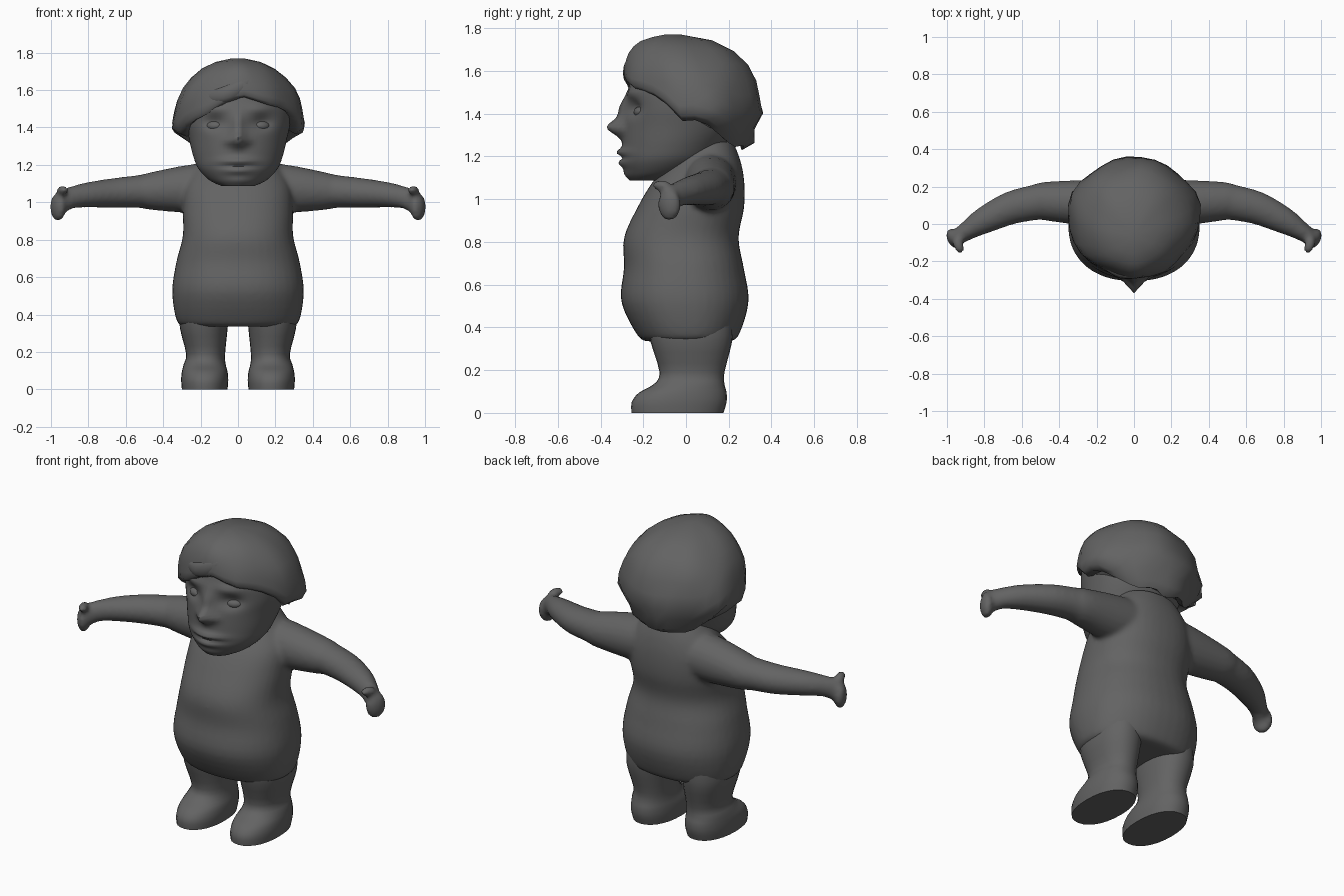
import bpy, bmesh, math
from mathutils import Vector, Matrix

if "Cube" in bpy.data.objects:
    bpy.data.objects.remove(bpy.data.objects["Cube"])

clay = bpy.data.materials.new("dark_grey")
clay.diffuse_color = (0.125, 0.125, 0.125, 1)
clay.use_nodes = True
clay.node_tree.nodes["Principled BSDF"].inputs["Base Color"].default_value = clay.diffuse_color


def spline(keys, steps):
    """Catmull-Rom interpolation through tuples of numbers."""
    out = []
    n = len(keys)
    for i in range(n - 1):
        p = [Vector(keys[min(max(j, 0), n - 1)]) for j in range(i - 1, i + 3)]
        for k in range(steps):
            t = k / steps
            out.append(0.5 * (2 * p[1] + (p[2] - p[0]) * t
                              + (2 * p[0] - 5 * p[1] + 4 * p[2] - p[3]) * t * t
                              + (3 * p[1] - p[0] - 3 * p[2] + p[3]) * t ** 3))
    out.append(Vector(keys[-1]))
    return out


def skin(bm, rings):
    """Bridge closed point rings and cap both ends."""
    rows = [[bm.verts.new(p) for p in r] for r in rings]
    n = len(rows[0])
    for a, b in zip(rows, rows[1:]):
        for i in range(n):
            bm.faces.new((a[i], a[(i + 1) % n], b[(i + 1) % n], b[i]))
    bm.faces.new(rows[0][::-1])
    bm.faces.new(rows[-1])


def stack(bm, keys, segs, steps, power=2.0):
    """Horizontal rings: keys are (z, cx, cy, rx, ry)."""
    rings = []
    for z, cx, cy, rx, ry in spline(keys, steps):
        ring = []
        for i in range(segs):
            a = 2 * math.pi * i / segs
            c, s = math.cos(a), math.sin(a)
            e = 2 / power
            ring.append((cx + rx * math.copysign(abs(c) ** e, c),
                         cy + ry * math.copysign(abs(s) ** e, s), z))
        rings.append(ring)
    skin(bm, rings)


def ball(bm, loc, size, tilt=0.0):
    m = Matrix.Translation(loc) @ Matrix.Rotation(tilt, 4, 'Z') @ Matrix.Diagonal((*size, 1))
    bmesh.ops.create_uvsphere(bm, u_segments=20, v_segments=12, radius=1, matrix=m)


def finish(name, bm, angle=50, fuse=0.0):
    bmesh.ops.recalc_face_normals(bm, faces=bm.faces)
    me = bpy.data.meshes.new(name)
    bm.to_mesh(me)
    bm.free()
    me.materials.append(clay)
    ob = bpy.data.objects.new(name, me)
    bpy.context.collection.objects.link(ob)
    bpy.ops.object.select_all(action='DESELECT')
    ob.select_set(True)
    bpy.context.view_layer.objects.active = ob
    bpy.ops.object.shade_smooth_by_angle(angle=math.radians(angle))
    if fuse:
        r = ob.modifiers.new("fuse", 'REMESH')
        r.mode, r.voxel_size, r.use_smooth_shade = 'VOXEL', fuse, True
        s = ob.modifiers.new("soften", 'SMOOTH')
        s.factor, s.iterations = 0.5, 5
    return ob


# Torso, arms and hands fused into one skin
bm = bmesh.new()
stack(bm, [(0.335, 0, 0.01, 0.27, 0.19), (0.36, 0, 0.01, 0.325, 0.235),
           (0.52, 0, -0.005, 0.352, 0.298), (0.68, 0, -0.01, 0.33, 0.28),
           (0.82, 0, -0.022, 0.295, 0.268), (0.96, 0, 0.022, 0.295, 0.25),
           (1.08, 0, 0.058, 0.285, 0.215), (1.18, 0, 0.09, 0.23, 0.165),
           (1.27, 0, 0.09, 0.16, 0.13)], 40, 4, 2.25)
# arm keys: x, y, z, horizontal radius, vertical radius
arm = spline([(0.12, 0.11, 1.08, 0.13, 0.14), (0.30, 0.115, 1.07, 0.12, 0.125),
              (0.47, 0.122, 1.06, 0.104, 0.10), (0.53, 0.115, 1.058, 0.095, 0.088),
              (0.66, 0.085, 1.05, 0.088, 0.08), (0.80, 0.02, 1.04, 0.072, 0.068),
              (0.89, -0.035, 1.025, 0.052, 0.06), (0.95, -0.075, 0.995, 0.042, 0.07)], 4)
for side in (-1, 1):
    rings = []
    for i, k in enumerate(arm):
        d = arm[min(i + 1, len(arm) - 1)] - arm[max(i - 1, 0)]
        u = Vector((-d[1], d[0])).normalized()
        ring = []
        for j in range(20):
            a = 2 * math.pi * j / 20
            w = k[3] * math.cos(a)
            ring.append((side * (k[0] + u.x * w), k[1] + u.y * w, k[2] + k[4] * math.sin(a)))
        rings.append(ring)
    skin(bm, rings)
    ball(bm, (side * 0.962, -0.078, 0.975), (0.037, 0.058, 0.076), side * -0.5)   # mitten hand
    ball(bm, (side * 0.938, -0.115, 1.065), (0.027, 0.046, 0.026), side * -0.4)   # thumb
finish("body", bm, fuse=0.014)

# Legs with rounded feet
for side, label in ((-1, "left_leg"), (1, "right_leg")):
    bm = bmesh.new()
    x = side * 0.178
    stack(bm, [(0.0, x, -0.04, 0.122, 0.215), (0.05, x, -0.032, 0.126, 0.222),
               (0.095, x, -0.015, 0.122, 0.205), (0.135, x, 0.015, 0.112, 0.165),
               (0.19, x - side * 0.005, 0.028, 0.104, 0.152),
               (0.33, x + side * 0.005, 0.025, 0.128, 0.19),
               (0.42, x, 0.02, 0.13, 0.20)], 28, 3, 2.2)
    finish(label, bm)

# Head with sculpted face
bm = bmesh.new()
stack(bm, [(1.088, 0, -0.17, 0.09, 0.09), (1.12, 0, -0.125, 0.155, 0.155),
           (1.18, 0, -0.085, 0.212, 0.215), (1.25, 0, -0.055, 0.24, 0.242),
           (1.34, 0, -0.025, 0.262, 0.267), (1.43, 0, -0.015, 0.28, 0.268),
           (1.52, 0, -0.005, 0.28, 0.262), (1.62, 0, 0.0, 0.24, 0.23),
           (1.70, 0, 0.0, 0.12, 0.12)], 72, 6)
# feature bumps: x, z, x width, z width, depth (negative pushes forward)
bumps = [(0, 1.335, 0.035, 0.04, -0.075), (0, 1.42, 0.028, 0.06, -0.03),
         (0.05, 1.325, 0.022, 0.022, -0.02), (0.125, 1.425, 0.055, 0.035, 0.035),
         (0.12, 1.50, 0.07, 0.025, -0.015), (0, 1.22, 0.09, 0.018, -0.026),
         (0, 1.195, 0.09, 0.008, 0.012), (0, 1.168, 0.07, 0.018, -0.018),
         (0, 1.115, 0.07, 0.025, -0.01)]
for v in bm.verts:
    if v.co.y < -0.05:
        v.co.y += sum(d * math.exp(-((abs(v.co.x) - bx) / wx) ** 2 - ((v.co.z - bz) / wz) ** 2)
                      for bx, bz, wx, wz, d in bumps)
finish("head", bm, 80)

# Eyes
bm = bmesh.new()
for side in (-1, 1):
    ball(bm, (side * 0.125, -0.213, 1.408), (0.046, 0.03, 0.026), side * 0.35)
finish("eyes", bm)

# Hair cap: short at the front, low at the nape
shape = spline([(1.23, 0.05, 0.22, 0.22), (1.26, 0.05, 0.25, 0.265), (1.33, 0.045, 0.295, 0.27),
                (1.39, 0.04, 0.355, 0.318), (1.50, 0.025, 0.342, 0.312),
                (1.60, 0.01, 0.305, 0.298), (1.69, -0.015, 0.225, 0.245),
                (1.745, -0.04, 0.135, 0.16), (1.77, -0.06, 0.03, 0.04)], 6)


def hair_point(z, a, shrink=1.0):
    k = min(shape, key=lambda q: abs(q[0] - z))
    i = shape.index(k)
    o = shape[min(i + 1, len(shape) - 1)] if z > k[0] else shape[max(i - 1, 0)]
    f = 0 if o == k else (z - k[0]) / (o[0] - k[0])
    k = k.lerp(o, f)
    lump = shrink * (1 + 0.018 * math.sin(5 * a + 9 * z) + 0.012 * math.sin(8 * a - 14 * z))
    return (k[2] * lump * math.cos(a), k[1] + k[3] * lump * math.sin(a), z)


def rim(a):
    s, c = math.sin(a), math.cos(a)
    z = 1.37 + 0.18 * s * s if s < 0 else 1.37 - 0.13 * min(1, 1.25 * s)
    return z + (0.05 * c if s < -0.3 else 0) + 0.012 * math.sin(7 * a)


N = 30
angles = [2 * math.pi * i / N for i in range(N)]
bm = bmesh.new()
rings = [[hair_point(rim(a) + 0.02, a, 0.80) for a in angles],
         [hair_point(rim(a), a, 0.95) for a in angles]]
for t in (0.06, 0.18, 0.32, 0.46, 0.60, 0.74, 0.86, 0.95, 1.0):
    rings.append([hair_point(rim(a) + (1.77 - rim(a)) * t, a) for a in angles])
skin(bm, rings)
finish("hair", bm, 60)

# Swept fringe lock across the forehead
bm = bmesh.new()
rings = []
for x, y, z, r in spline([(-0.20, -0.20, 1.56, 0.02), (-0.08, -0.262, 1.575, 0.045),
                          (0.05, -0.25, 1.625, 0.05), (0.16, -0.18, 1.66, 0.02)], 4):
    rings.append([(x, y + 0.6 * r * math.cos(2 * math.pi * j / 12),
                   z + r * math.sin(2 * math.pi * j / 12)) for j in range(12)])
skin(bm, rings)
finish("fringe", bm)
